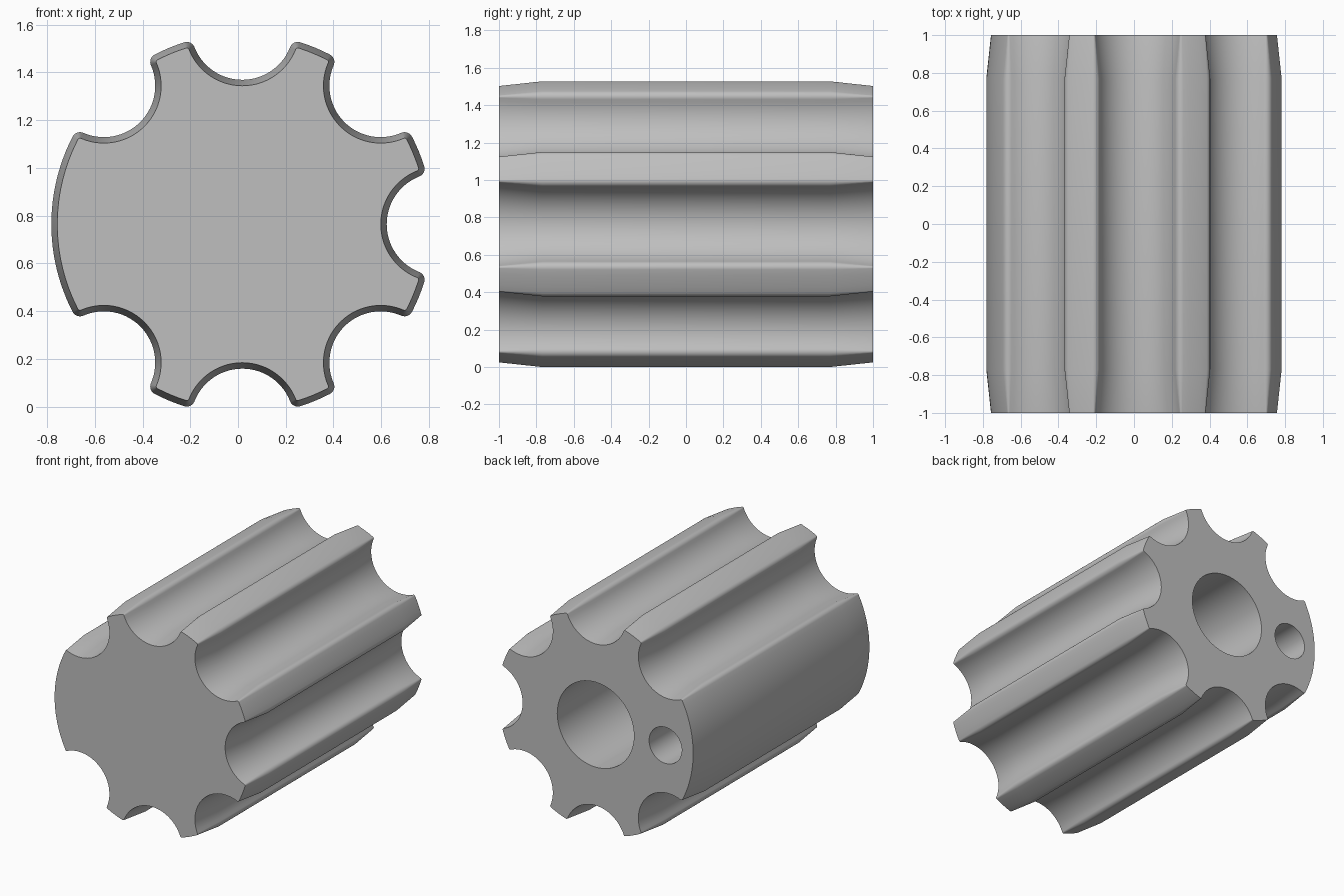
import bpy, bmesh
from math import acos, atan2, cos, pi, radians, sin, sqrt

cube = bpy.data.objects.get("Cube")
if cube:
    bpy.data.objects.remove(cube, do_unlink=True)

CX, CZ = 0.018, 0.764           # axis of the fluted body
RADIUS, FLUTE_R, FLUTE_D, ROUND = 0.80, 0.215, 0.82, 0.035
TAPER = 0.025                   # inset of the end faces


def arc(cx, cy, r, start, end, n):
    return [(cx + r * cos(start + (end - start) * i / n),
             cy + r * sin(start + (end - start) * i / n)) for i in range(n + 1)]


def profile(inset):
    """Round outline with seven flutes and rounded corners, moved inward by inset."""
    c = RADIUS - ROUND
    side = FLUTE_R + ROUND
    a = acos((c * c + FLUTE_D ** 2 - side ** 2) / (2 * c * FLUTE_D))
    g = atan2(c * sin(a), FLUTE_D - c * cos(a))
    tip = ROUND - inset
    flute = arc(c * cos(a), -c * sin(a), tip, -a, g, 8)
    flute += arc(FLUTE_D, 0, FLUTE_R + inset, pi + g, pi - g, 28)[1:-1]
    flute += arc(c * cos(a), c * sin(a), tip, -g, a, 8)
    pts = []
    for k in range(-3, 4):
        t = k * pi / 4
        pts += [(u * cos(t) - v * sin(t), u * sin(t) + v * cos(t)) for u, v in flute]
        # outer land up to the next flute; the last one spans the plain side
        gap, n = (pi / 4, 4) if k < 3 else (pi / 2, 24)
        pts += arc(0, 0, RADIUS - inset, t + a, t + gap - a, n)[1:-1]
    return pts


# Material
grey = bpy.data.materials.new("plain grey")
grey.use_nodes = True
grey.diffuse_color = (0.52, 0.52, 0.52, 1)
grey.node_tree.nodes["Principled BSDF"].inputs["Base Color"].default_value = (0.52, 0.52, 0.52, 1)

# Fluted body, lofted along y with tapered ends
bm = bmesh.new()
rings = []
for y, inset in ((-1, TAPER), (-0.77, 0), (0.77, 0), (1, TAPER)):
    rings.append([bm.verts.new((CX + u, y, CZ + v)) for u, v in profile(inset)])
for lower, upper in zip(rings, rings[1:]):
    for i in range(len(lower)):
        j = (i + 1) % len(lower)
        bm.faces.new((lower[i], lower[j], upper[j], upper[i]))
bm.faces.new(rings[0])
bm.faces.new(rings[-1])
bmesh.ops.recalc_face_normals(bm, faces=bm.faces)
mesh = bpy.data.meshes.new("fluted_body")
bm.to_mesh(mesh)
bm.free()
body = bpy.data.objects.new("fluted_body", mesh)
bpy.context.collection.objects.link(body)
mesh.materials.append(grey)


# Blind holes bored into the back
def bore(name, x, radius, depth):
    bpy.ops.mesh.primitive_cylinder_add(vertices=64, radius=radius, depth=depth + 0.2,
                                        location=(x, 1.1 - depth / 2, CZ),
                                        rotation=(radians(90), 0, 0))
    cutter = bpy.context.object
    cutter.name = name
    cutter.hide_render = True
    cutter.data.materials.append(grey)
    bpy.ops.object.select_all(action='DESELECT')
    body.select_set(True)
    bpy.context.view_layer.objects.active = body
    mod = body.modifiers.new(name, 'BOOLEAN')
    mod.operation, mod.solver, mod.object = 'DIFFERENCE', 'EXACT', cutter
    bpy.ops.object.modifier_apply(modifier=mod.name)
    bpy.data.objects.remove(cutter, do_unlink=True)


bore("centre_hole", CX, 0.305, 1.6)
bore("side_hole", CX - 0.555, 0.13, 1.6)

bpy.ops.object.shade_smooth_by_angle(angle=radians(30))
